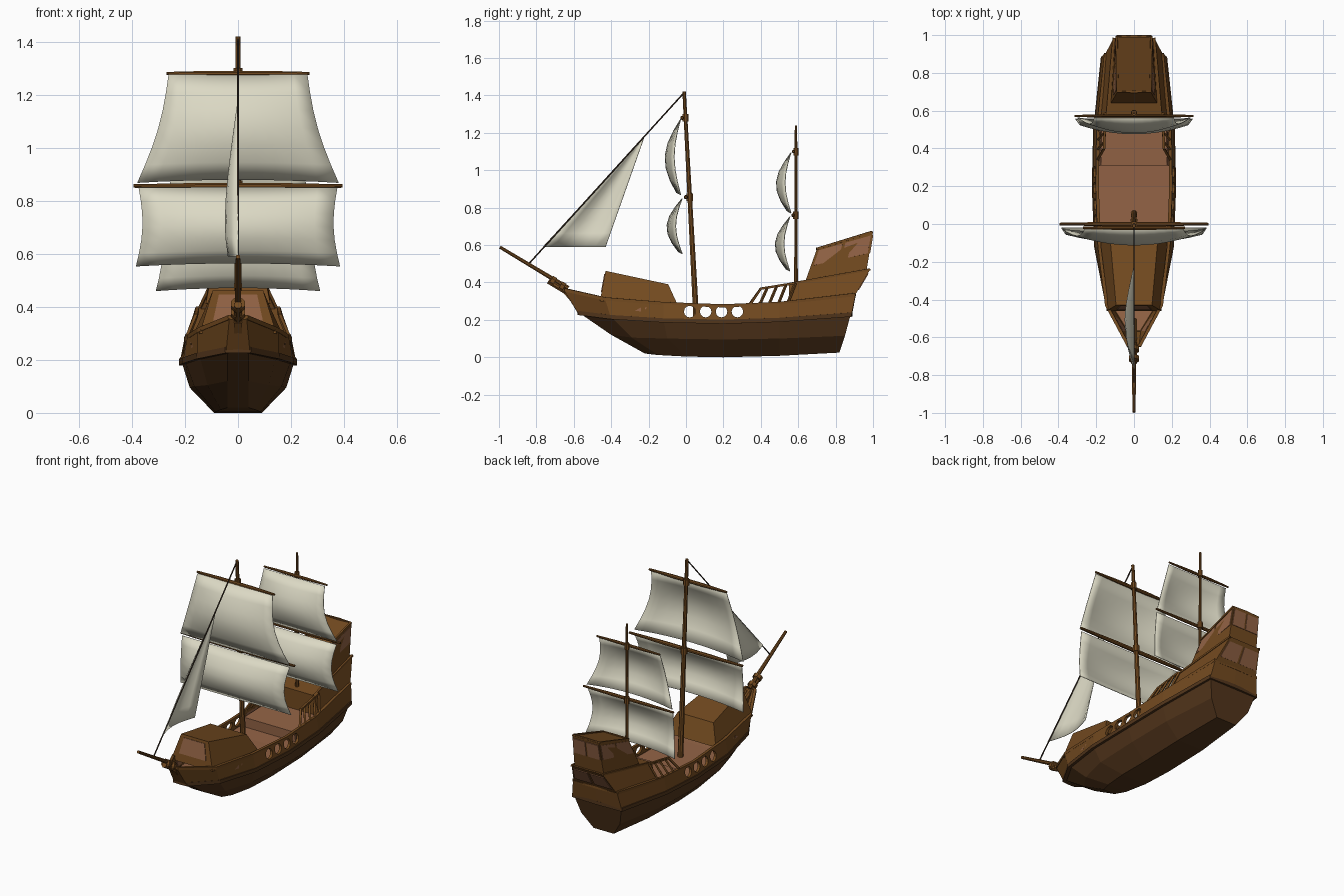
import bpy, bmesh, math
from mathutils import Vector as V

if "Cube" in bpy.data.objects:
    bpy.data.objects.remove(bpy.data.objects["Cube"])

def material(name, c):
    m = bpy.data.materials.new(name)
    m.diffuse_color = (*c, 1)
    m.use_nodes = True
    m.node_tree.nodes["Principled BSDF"].inputs["Base Color"].default_value = m.diffuse_color
    return m

WOOD = material("wood", (0.17, 0.068, 0.014))
DARK = material("dark_wood", (0.085, 0.036, 0.011))
LIGHT = material("light_wood", (0.29, 0.125, 0.06))
SAIL = material("sailcloth", (0.72, 0.70, 0.56))
ROPE = material("rope", (0.04, 0.025, 0.015))

def finish(name, bm, mats, mirror=False, thick=0, offset=0, smooth=False):
    me = bpy.data.meshes.new(name)
    bm.to_mesh(me)
    bm.free()
    for m in mats:
        me.materials.append(m)
    for p in me.polygons:
        p.use_smooth = smooth
    ob = bpy.data.objects.new(name, me)
    bpy.context.collection.objects.link(ob)
    if mirror:
        ob.modifiers.new("mirror", 'MIRROR')
    if thick:
        s = ob.modifiers.new("thickness", 'SOLIDIFY')
        s.thickness, s.offset = thick, offset
    return ob

def loft(name, rings, mat, closed=True, caps=True, **kw):
    bm = bmesh.new()
    vs = [[bm.verts.new(p) for p in r] for r in rings]
    n = len(vs[0])
    for a, b in zip(vs, vs[1:]):
        for i in range(n if closed else n - 1):
            j = (i + 1) % n
            bm.faces.new((a[i], a[j], b[j], b[i]))
    if caps:
        bm.faces.new(vs[0])
        bm.faces.new(vs[-1])
    bmesh.ops.recalc_face_normals(bm, faces=bm.faces)
    return finish(name, bm, [mat], **kw)

def tube(name, pts, radii, mat=WOOD, n=8, **kw):
    pts = [V(p) for p in pts]
    rings = []
    for i, p in enumerate(pts):
        t = (pts[min(i + 1, len(pts) - 1)] - pts[max(i - 1, 0)]).normalized()
        up = V((0, 0, 1)) if abs(t.z) < .9 else V((0, 1, 0))
        s = t.cross(up).normalized()
        u = s.cross(t)
        r = radii[i] if isinstance(radii, (list, tuple)) else radii
        rings.append([p + r * (s * math.cos(a) + u * math.sin(a))
                      for a in ((k + .5) * math.tau / n for k in range(n))])
    return loft(name, rings, mat, **kw)

def line(pts):
    return [V((x, y, z)) for y, x, z in pts]

def at(path, y):
    for a, b in zip(path, path[1:]):
        if y <= b.y:
            break
    return a.lerp(b, (y - a.y) / (b.y - a.y))

def flip(p):
    return V((-p.x, p.y, p.z))

def panel(name, corners, mat=LIGHT):
    """Framed, recessed panel standing slightly proud of the wall."""
    bm = bmesh.new()
    f = bm.faces.new([bm.verts.new(p) for p in corners])
    f.normal_update()
    if f.normal.dot(f.calc_center_median() - V((0, .25, .25))) < 0:
        f.normal_flip()
    bmesh.ops.translate(bm, vec=f.normal * .011, verts=bm.verts)
    bmesh.ops.inset_region(bm, faces=[f], thickness=.009, depth=0)
    bmesh.ops.translate(bm, vec=f.normal * -.007, verts=f.verts)
    f.material_index = 1
    return finish(name, bm, [DARK, mat], mirror=True, thick=.012, offset=-1)

def on_quad(a, b, c, d, u0, u1, v0, v1):
    q = lambda u, v: a.lerp(b, u).lerp(d.lerp(c, u), v)
    return [q(u0, v0), q(u1, v0), q(u1, v1), q(u0, v1)]

# Longitudinal hull lines, bow to stern, as (y, half width, z)
keel = line([(-.22, .04, .02), (-.15, .065, .012), (0, .085, .004), (.2, .09, 0), (.5, .09, .008), (.82, .07, .025)])
bilge = line([(-.40, .04, .12), (-.29, .115, .105), (-.1, .165, .1), (.2, .182, .095), (.5, .178, .1), (.85, .135, .115)])
wale = line([(-.57, .04, .237), (-.40, .145, .215), (-.12, .2, .197), (.2, .212, .19), (.5, .205, .2), (.88, .165, .228)])
rail = line([(-.645, .03, .36), (-.43, .145, .312), (-.12, .183, .287), (.2, .195, .275), (.5, .19, .288), (.9, .15, .335)])

# Lower hull and main deck
loft("hull", [[flip(w), flip(b), flip(k), k, b, w] for k, b, w in zip(keel, bilge, wale)], DARK)
up = V((0, 0, .009))
loft("main_deck", [[flip(w) * 1 + up, w + up] for w in wale], LIGHT, closed=False, caps=False)

# Bulwark ring with round openings amidships
mid = lambda p: V((0, p.y, p.z))
low = [mid(wale[0])] + wale + [mid(wale[-1])]
top = [mid(rail[0])] + rail + [mid(rail[-1])]
bulwark = loft("bulwark", [[a, b] for a, b in zip(low, top)], WOOD, closed=False, caps=False, mirror=True, thick=.016)
bm = bmesh.new()
for y in (.02, .105, .19, .275):
    r = bmesh.ops.create_cone(bm, cap_ends=True, segments=12, radius1=.031, radius2=.031, depth=1)
    for v in r['verts']:
        v.co = V((v.co.z, y + v.co.x, .244 + v.co.y))
cutter = finish("port_cutter", bm, [DARK])
cutter.hide_render = True
cut = bulwark.modifiers.new("ports", 'BOOLEAN')
cut.operation, cut.object, cut.solver = 'DIFFERENCE', cutter, 'EXACT'
dg = bpy.context.evaluated_depsgraph_get()
cut_mesh = bpy.data.meshes.new_from_object(bulwark.evaluated_get(dg))
bulwark.modifiers.clear()
bulwark.data = cut_mesh
bpy.data.objects.remove(cutter)

# Wale and rail beams around the ship
for name, path, r in (("wale_beam", low, .016), ("top_rail", top, .012)):
    tube(name, path, r, n=4, mirror=True, mat=DARK if r > .013 else WOOD)

# Framed panels along the bulwark
for i, (a, b) in enumerate([(-.57, -.43), (-.41, -.24), (-.22, -.06), (.35, .46), (.48, .60), (.62, .745), (.765, .875)]):
    panel(f"side_panel_{i}", on_quad(at(wale, a), at(wale, b), at(rail, b), at(rail, a), 0, 1, .22, .86))
for i, (a, b) in enumerate([(.05, .48), (.54, .95)]):
    panel(f"stern_panel_{i}", on_quad(low[-1], wale[-1], rail[-1], top[-1], a, b, .22, .86))

def house(name, fb, bb, bt, ft, mat=WOOD):
    q = line([fb, bb, bt, ft])
    loft(name, [[flip(p) for p in q], q], mat)
    return q

# Forecastle with framed front panel
fb, bb, bt, ft = house("forecastle", (-.46, .145, .30), (-.04, .18, .27), (-.095, .125, .39), (-.43, .095, .462))
panel("forecastle_door", on_quad(flip(fb), fb, ft, flip(ft), .14, .86, .3, .9))

# Quarterdeck, raised between the open railings
house("quarterdeck", (.31, .185, .2), (.62, .175, .2), (.62, .17, .275), (.31, .175, .262), LIGHT)

# Aft cabin and poop
cab = house("aft_cabin", (.55, .183, .27), (.9, .152, .325), (.985, .108, .47), (.55, .145, .392))
poop = house("poop", (.64, .122, .412), (.965, .102, .465), (1, .092, .67), (.70, .088, .58))
a, b, c, d = poop
panel("poop_side_fore", on_quad(a, b, c, d, .05, .47, .45, .92))
panel("poop_side_aft", on_quad(a, b, c, d, .52, .97, .45, .92))
panel("poop_stern_window", on_quad(mid(b), b, c, mid(c), .06, .94, .45, .92))
panel("cabin_stern_window", on_quad(mid(cab[1]), cab[1], cab[2], mid(cab[2]), .06, .92, .25, .85))
tube("poop_roof_rail", [mid(d), d, c - V((0, .008, 0)), mid(c) - V((0, .008, 0))], .008, n=4, mirror=True)
tube("cabin_roof_rail", [cab[3], cab[2]], .008, n=4, mirror=True)

# Open railings beside the quarterdeck
def lower(y): return at(rail, y)
def upper(y): return V((.158 - .03 * (y - .4), y, .367 + .16 * (y - .4)))
tube("quarter_rail", [lower(.34), upper(.40), upper(.58)], .009, n=4, mirror=True)
for i in range(4):
    y = .395 + i * .05
    tube(f"quarter_post_{i}", [lower(y), upper(y + .04)], .008, n=4, mirror=True)

# Masts with collars
def mast_y(z): return .055 - .065 * (z - .2) / 1.22
tube("main_mast", [(0, mast_y(.19), .19), (0, mast_y(1.42), 1.42)], [.017, .010])
tube("mizzen_mast", [(0, .588, .3), (0, .588, 1.24)], [.011, .007])

def sail(name, y, zt, zb, wt, wb, edge, belly):
    rows, cols = 6, 10
    grid = []
    for i in range(rows + 1):
        v = i / rows
        s = math.sin(math.pi * v)
        w = wt + (wb - wt) * v - .02 * s
        row = []
        for j in range(cols + 1):
            u = 2 * j / cols - 1
            bulge = belly * (1 - u * u) * math.sin(math.pi * v * .85)
            row.append(V((u * w, y - edge * s - bulge, zt + (zb - zt) * v + .012 * v * (1 - u * u))))
        grid.append(row)
    loft(name, grid, SAIL, closed=False, caps=False, thick=.004, smooth=True)

def yard(name, y, z, w, r, my):
    tube(name, [(-w, y, z), (-w * .4, y, z), (w * .4, y, z), (w, y, z)], [r * .6, r, r, r * .6])
    tube(name + "_collar", [(0, my, z - .02), (0, my, z + .02)], r * 1.6)

yard("main_lower_yard", mast_y(.86) - .02, .856, .395, .012, mast_y(.86))
yard("main_upper_yard", mast_y(1.28) - .018, 1.28, .27, .011, mast_y(1.28))
yard("mizzen_lower_yard", .572, .76, .315, .010, .588)
yard("mizzen_upper_yard", .574, 1.10, .22, .009, .588)
sail("main_upper_sail", -.028, 1.275, .868, .262, .38, .035, .05)
sail("main_lower_sail", -.02, .85, .553, .375, .385, .035, .048)
sail("mizzen_upper_sail", .562, 1.095, .77, .212, .298, .032, .048)
sail("mizzen_lower_sail", .556, .752, .46, .298, .31, .032, .048)

# Bowsprit with heel timber and clamps
sprit = lambda y: V((0, y, .592 - (y + 1) * .6))
tube("bowsprit", [sprit(-.995), sprit(-.63)], [.009, .013])
drop = V((0, -.006, -.022))
tube("bowsprit_heel", [sprit(-.73) + drop, sprit(-.5) + drop], .016)
for i, y in enumerate((-.71, -.66)):
    tube(f"bowsprit_clamp_{i}", [sprit(y - .01) + drop * .5, sprit(y + .01) + drop * .5], .028)
tube("stem_block", [(0, -.55, .245), (0, -.64, .35)], .022, n=4)

# Forestay and jib
tube("forestay", [(0, -.01, 1.415), (0, -.84, .5)], .004, ROPE, n=6)
tack, clew, head = V((0, -.765, .59)), V((0, -.43, .59)), V((0, -.222, 1.18))
grid = []
for i in range(9):
    v = i / 8 * .995
    l, r = tack.lerp(head, v), clew.lerp(head, v)
    grid.append([l.lerp(r, j / 6) - V((.048 * math.sin(math.pi * j / 6) * math.sin(math.pi * (.12 + .88 * v) ** .6), 0, 0))
                 for j in range(7)])
loft("jib", grid, SAIL, closed=False, caps=False, thick=.003, smooth=True)
